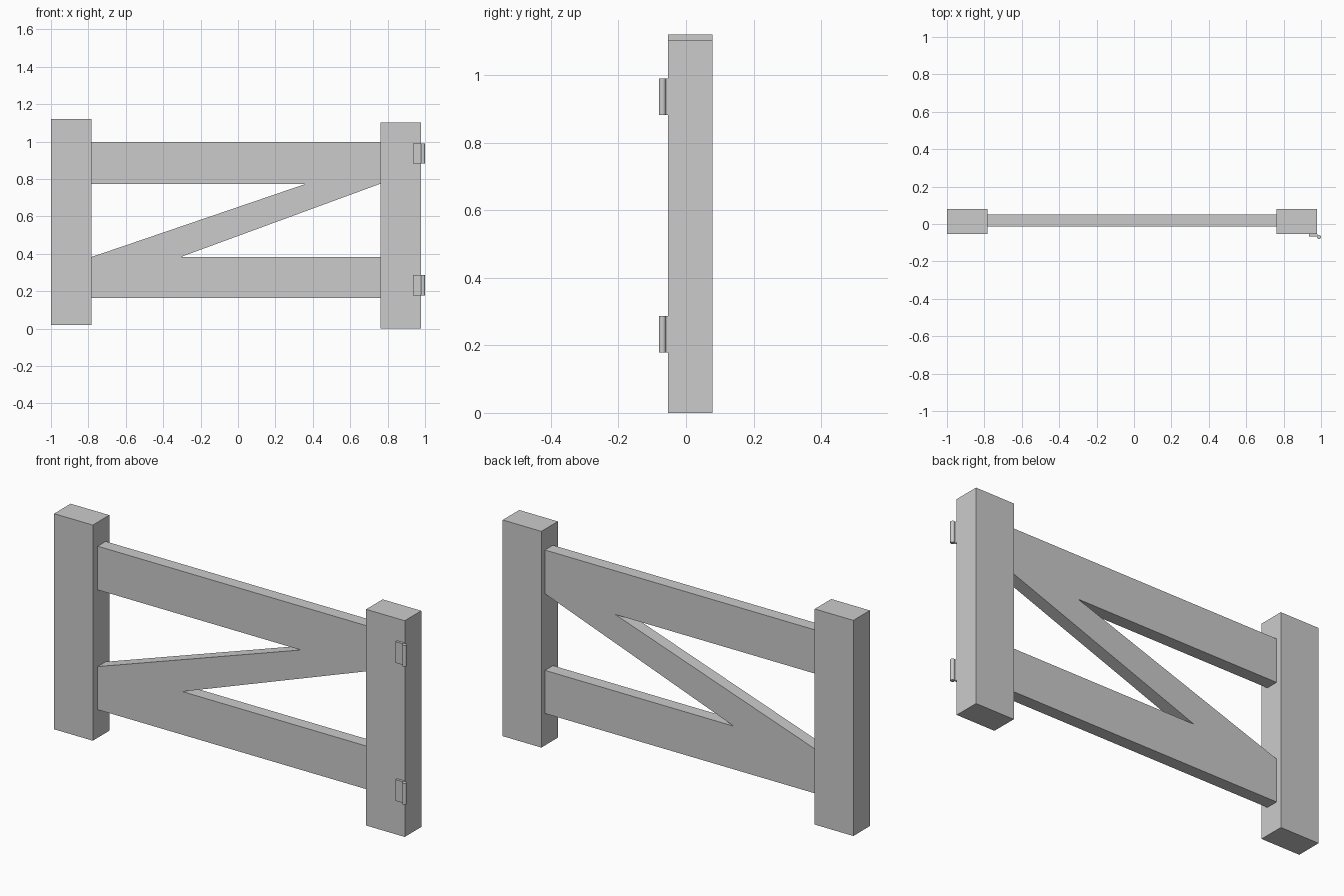
import bpy, bmesh

if "Cube" in bpy.data.objects:
    bpy.data.objects.remove(bpy.data.objects["Cube"])

def add_object(name, bm):
    bmesh.ops.recalc_face_normals(bm, faces=bm.faces[:])
    mesh = bpy.data.meshes.new(name)
    bm.to_mesh(mesh)
    bm.free()
    obj = bpy.data.objects.new(name, mesh)
    bpy.context.collection.objects.link(obj)
    return obj

def box(name, x, y, z):
    bm = bmesh.new()
    bmesh.ops.create_cube(bm, size=1)
    for v in bm.verts:
        for i, (lo, hi) in enumerate((x, y, z)):
            v.co[i] = hi if v.co[i] > 0 else lo
    return add_object(name, bm)

# Upright posts, the hinge post slightly lower than the latch post
POST_Y = (-0.054, 0.079)
box("latch_post", (-1.0, -0.782), POST_Y, (0.02, 1.12))
box("hinge_post", (0.761, 0.979), POST_Y, (0.0, 1.103))

# Two rails and the diagonal brace as one flush Z-shaped outline
L, R = -0.782, 0.761
B0, B1, T0, T1 = 0.163, 0.383, 0.774, 0.997
outline = [(L, B0), (R, B0), (R, B1), (-0.305, B1), (R, T0),
           (R, T1), (L, T1), (L, T0), (0.364, T0), (L, B1)]
bm = bmesh.new()
face = bm.faces.new([bm.verts.new((x, -0.014, z)) for x, z in outline])
ext = bmesh.ops.extrude_face_region(bm, geom=[face], use_keep_orig=True)
verts = [g for g in ext["geom"] if isinstance(g, bmesh.types.BMVert)]
bmesh.ops.translate(bm, verts=verts, vec=(0, 0.064, 0))
add_object("rails_and_brace", bm)

# Hinges: a flat plate with a round pin at the outer edge
for label, z in (("lower", 0.232), ("upper", 0.936)):
    box(label + "_hinge_plate", (0.936, 0.98), (-0.067, -0.054), (z - 0.054, z + 0.054))
    bpy.ops.mesh.primitive_cylinder_add(vertices=16, radius=0.0105, depth=0.108,
                                        location=(0.9895, -0.07, z))
    pin = bpy.context.object
    pin.name = label + "_hinge_pin"
    bpy.ops.object.shade_smooth_by_angle()
